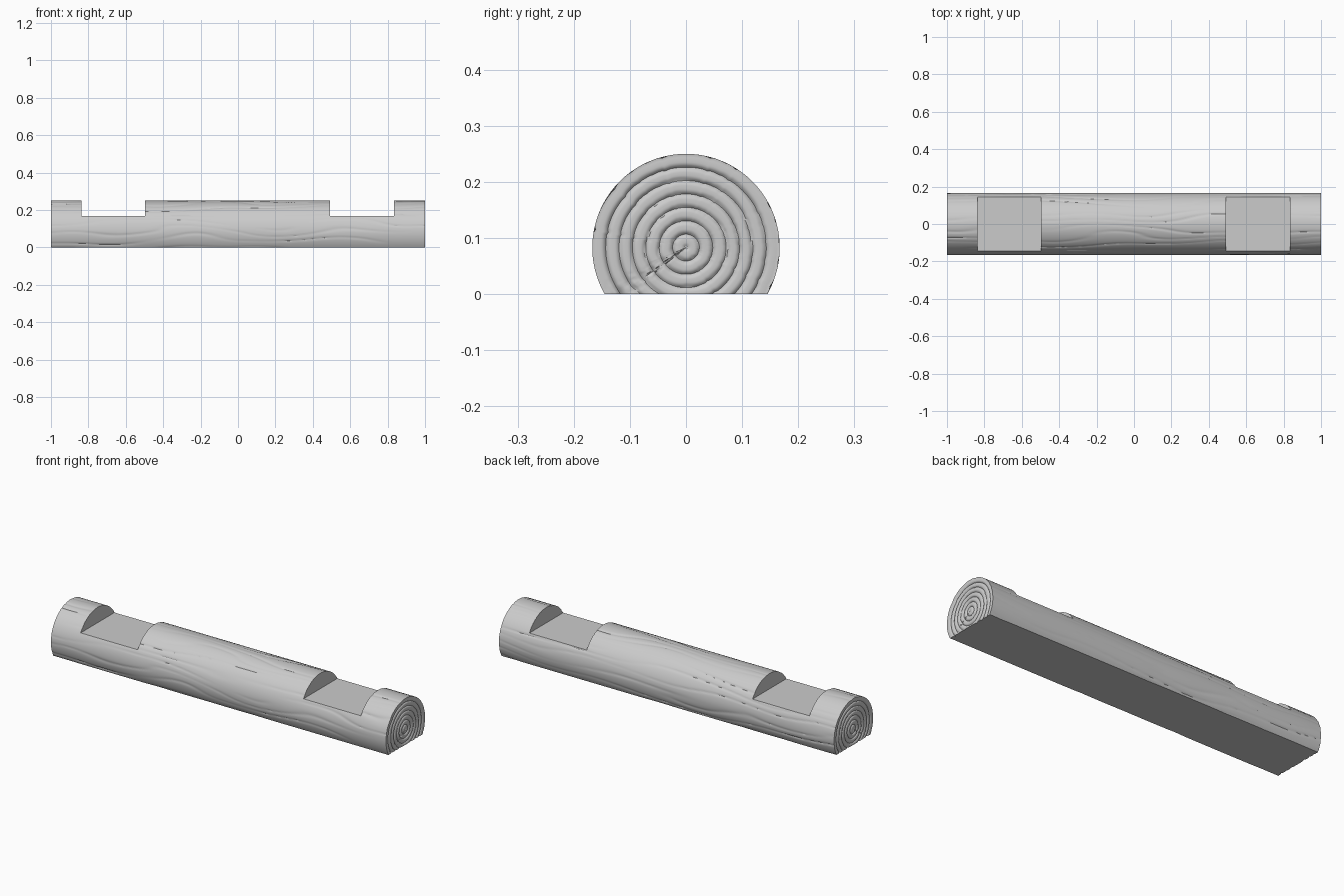
import bpy, bmesh, math
from mathutils import Vector, noise

cube = bpy.data.objects.get("Cube")
if cube:
    bpy.data.objects.remove(cube, do_unlink=True)

RADIUS, AXIS_Z = 0.167, 0.083
SEGMENTS, STATIONS, CAP_STEPS = 192, 130, 56

wood = bpy.data.materials.new("pale grey wood")
wood.use_nodes = True
colour = (0.6, 0.6, 0.6, 1)
wood.diffuse_color = colour
wood.node_tree.nodes["Principled BSDF"].inputs["Base Color"].default_value = colour


def bark_radius(x, a):
    """Radius with shallow wavy grain running along the log."""
    c, s = math.cos(a), math.sin(a)
    warp = noise.noise(Vector((x * 2.2, c * 2, s * 2)))
    strength = max(0, 0.45 + noise.noise(Vector((x * 1.5, c * 3 + 7, s * 3))))
    ridge = 1 - abs(math.sin(11 * a + 4 * warp))
    return RADIUS - 0.0045 * strength * ridge ** 3


def ring_depth(r, a):
    """Scalloped growth rings, with a rough split on the lower front side."""
    c, s = math.cos(a), math.sin(a)
    wobble = 0.12 * noise.noise(Vector((c * 2, s * 2, r * 20)))
    phase = r / RADIUS * 7 + wobble * math.sin(math.pi * r / RADIUS)
    depth = 0.006 * (1 - abs(math.sin(math.pi * phase))) ** 2
    fade = max(0, 1 - abs(a - math.radians(214)) / 0.2)
    rough = abs(noise.noise(Vector((r * 60, a * 45, 3))))
    return (depth + 0.006 * fade * rough) * min(1, (RADIUS - r) / 0.012)


# Log body: loops along the length, closed by ringed end caps
bm = bmesh.new()
angles = [2 * math.pi * i / SEGMENTS for i in range(SEGMENTS)]


def add_loop(x, scale=1.0, end=0):
    verts = []
    for a in angles:
        r = bark_radius(x, a) * scale
        px = x - end * ring_depth(RADIUS * scale, a) if end else x
        verts.append(bm.verts.new((px, r * math.cos(a), AXIS_Z + r * math.sin(a))))
    return verts


def bridge(first, second):
    for i in range(SEGMENTS):
        j = (i + 1) % SEGMENTS
        bm.faces.new((first[i], first[j], second[j], second[i]))


loops = [add_loop(-1 + 2 * i / STATIONS) for i in range(STATIONS + 1)]
for first, second in zip(loops, loops[1:]):
    bridge(first, second)
for end, rim in ((-1, loops[0]), (1, loops[-1])):
    previous = rim
    for k in range(CAP_STEPS - 1, 0, -1):
        current = add_loop(end, k / CAP_STEPS, end)
        bridge(previous, current)
        previous = current
    centre = bm.verts.new((end * 0.998, 0, AXIS_Z))
    for i in range(SEGMENTS):
        bm.faces.new((previous[i], previous[(i + 1) % SEGMENTS], centre))

# Flat sawn underside
cut = bmesh.ops.bisect_plane(bm, geom=bm.verts[:] + bm.edges[:] + bm.faces[:],
                             plane_co=(0, 0, 0), plane_no=(0, 0, -1), clear_outer=True)
rim_edges = [e for e in cut["geom_cut"] if isinstance(e, bmesh.types.BMEdge)]
bmesh.ops.contextual_create(bm, geom=rim_edges)
bmesh.ops.recalc_face_normals(bm, faces=bm.faces[:])
mesh = bpy.data.meshes.new("notched_log")
bm.to_mesh(mesh)
bm.free()
log = bpy.data.objects.new("notched_log", mesh)
bpy.context.collection.objects.link(log)
mesh.materials.append(wood)

# Two square notches in the upper side
bpy.context.view_layer.objects.active = log
for x0, x1 in ((-0.838, -0.498), (0.492, 0.834)):
    bpy.ops.mesh.primitive_cube_add(size=1, location=((x0 + x1) / 2, 0, 0.317))
    cutter = bpy.context.object
    cutter.name = "notch_cutter"
    cutter.scale = (x1 - x0, 0.6, 0.3)
    cutter.hide_render = True
    bpy.context.view_layer.update()
    bpy.context.view_layer.objects.active = log
    notch = log.modifiers.new("notch", 'BOOLEAN')
    notch.operation = 'DIFFERENCE'
    notch.solver = 'EXACT'
    notch.object = cutter
    bpy.ops.object.modifier_apply(modifier=notch.name)
    bpy.data.objects.remove(cutter, do_unlink=True)

# Smooth bark with crisp sawn edges
bpy.ops.object.select_all(action='DESELECT')
log.select_set(True)
bpy.context.view_layer.objects.active = log
bpy.ops.object.shade_smooth_by_angle(angle=math.radians(35))
